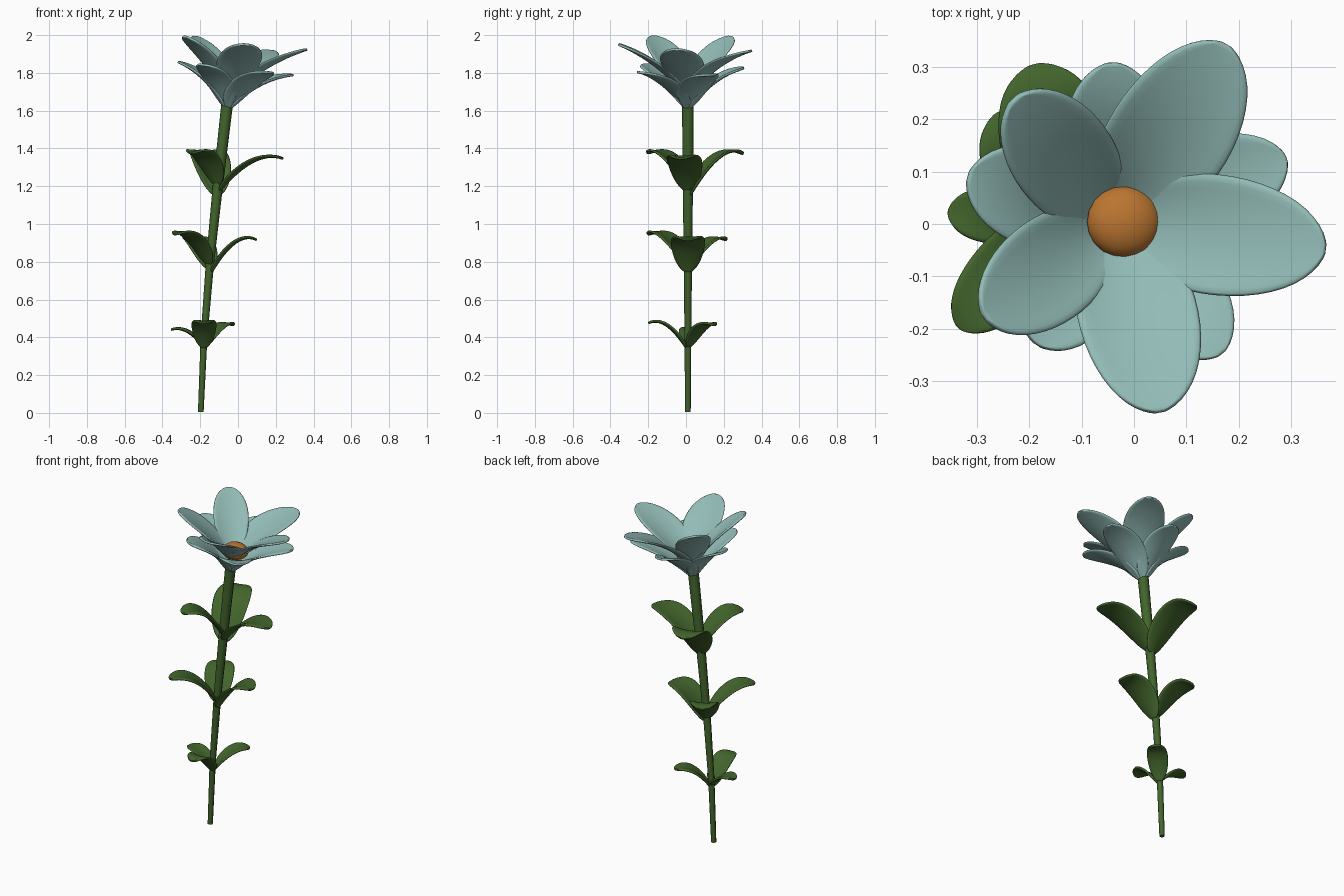
import bpy, bmesh, math
from mathutils import Vector, Matrix

if "Cube" in bpy.data.objects:
    bpy.data.objects.remove(bpy.data.objects["Cube"])


def material(name, rgb):
    m = bpy.data.materials.new(name)
    m.diffuse_color = (*rgb, 1)
    m.use_nodes = True
    m.node_tree.nodes["Principled BSDF"].inputs["Base Color"].default_value = m.diffuse_color
    return m


GREEN = material("leaf green", (0.055, 0.13, 0.025))
TEAL = material("petal teal", (0.29, 0.50, 0.47))
ORANGE = material("centre orange", (0.50, 0.18, 0.03))


def interp(pts, t):
    """Smooth quadratic path through start, bend and tip control points."""
    a, b, c = pts
    p = a * (1 - t) ** 2 + b * 2 * t * (1 - t) + c * t * t
    d = (b - a) * (1 - t) + (c - b) * t
    return p, d.normalized()


def blade(name, frame, angle, tip, bend, width, cup, skew, base_w, mat, thick=0.013):
    """Cupped oval leaf or petal; tip and bend are (outward, up) in the frame."""
    rows, cols = 12, 8
    ctrl = [Vector((0.01, 0)), Vector(bend), Vector(tip)]
    bm = bmesh.new()
    grid = []
    for i in range(rows + 1):
        t = (1 - math.cos(math.pi * i / rows)) / 2
        p, d = interp(ctrl, t)
        n = Vector((-d.y, d.x))
        s = t ** skew
        w = width / 2 * max(2 * math.sqrt(max(s * (1 - s), 0)), 0.05)
        w = max(w, width / 2 * base_w * (1 - t) ** 2)
        row = []
        for j in range(cols + 1):
            v = j / cols * 2 - 1
            q = p + n * (cup * v * v * w * (1.1 - t))
            row.append(bm.verts.new((q.x, v * w, q.y)))
        grid.append(row)
    for i in range(rows):
        for j in range(cols):
            bm.faces.new((grid[i][j], grid[i + 1][j], grid[i + 1][j + 1], grid[i][j + 1]))
    bmesh.ops.recalc_face_normals(bm, faces=bm.faces)
    me = bpy.data.meshes.new(name)
    bm.to_mesh(me)
    bm.free()
    for f in me.polygons:
        f.use_smooth = True
    ob = bpy.data.objects.new(name, me)
    bpy.context.collection.objects.link(ob)
    ob.matrix_world = frame @ Matrix.Rotation(math.radians(angle), 4, 'Z')
    me.materials.append(mat)
    sol = ob.modifiers.new("thickness", 'SOLIDIFY')
    sol.thickness = thick
    sol.offset = 0
    sub = ob.modifiers.new("round", 'SUBSURF')
    sub.levels = sub.render_levels = 1
    return ob


# stem: gently bowed and thicker towards the top
cu = bpy.data.curves.new("stem", 'CURVE')
cu.dimensions = '3D'
cu.bevel_depth = 1
cu.bevel_resolution = 2
cu.use_fill_caps = True
sp = cu.splines.new('POLY')
path = [(-.197, .005, .015), (-.18, .4, .018), (-.148, .8, .022), (-.107, 1.2, .027), (-.057, 1.64, .031)]
sp.points.add(len(path) - 1)
for pt, (x, z, r) in zip(sp.points, path):
    pt.co = (x, .01, z, 1)
    pt.radius = r
sp.use_smooth = True
stem = bpy.data.objects.new("stem", cu)
bpy.context.collection.objects.link(stem)
cu.materials.append(GREEN)

# leaves: three whorls of three (base x, base z, angle, reach, rise, width)
leaves = [
    (-.18, .345, 270, .21, .13, .135), (-.18, .36, 176, .175, .08, .11), (-.18, .35, 43, .21, .115, .12),
    (-.147, .785, 228, .28, .16, .15), (-.15, .765, 118, .23, .15, .17), (-.15, .745, 0, .25, .17, .185),
    (-.105, 1.205, 236, .255, .17, .17), (-.108, 1.15, 106, .305, .22, .215), (-.108, 1.175, -6, .35, .17, .19),
]
for i, (x, z, ang, reach, rise, width) in enumerate(leaves):
    blade(f"leaf_{i + 1}", Matrix.Translation((x, .01, z)), ang, (reach, rise),
          (reach * .58, rise * 1.35), width, .25, .88, .15, GREEN)

# flower head: two rings of five petals, leaning with the stem
tilt = Matrix.Rotation(math.radians(6.5), 4, 'Y')
lower = Matrix.Translation((-.055, .008, 1.612)) @ tilt
upper = Matrix.Translation((-.045, .005, 1.685)) @ tilt
outer = [(20, .345), (92, .30), (164, .30), (237, .285), (308, .325)]
inner = [(-8, .385, .285, .235), (60, .39, .255, .24), (133, .32, .285, .205),
         (214, .33, .28, .205), (280, .37, .275, .235)]
for k in range(5):
    ang, reach = outer[k]
    blade(f"outer_petal_{k + 1}", lower, ang, (reach, .215), (.15, .18),
          .20, .35, 1.05, .2, TEAL)
    ang, reach, rise, width = inner[k]
    blade(f"inner_petal_{k + 1}", upper, ang, (reach, rise), (.17, .19),
          width, .32, 1.1, .2, TEAL)

# orange centre
bpy.ops.mesh.primitive_uv_sphere_add(segments=20, ring_count=12, radius=1)
c = bpy.context.object
c.name = "flower_centre"
c.matrix_world = Matrix.Translation((-.018, .004, 1.745)) @ tilt @ Matrix.Diagonal((.072, .069, .045, 1))
c.data.materials.append(ORANGE)
bpy.ops.object.shade_smooth()
